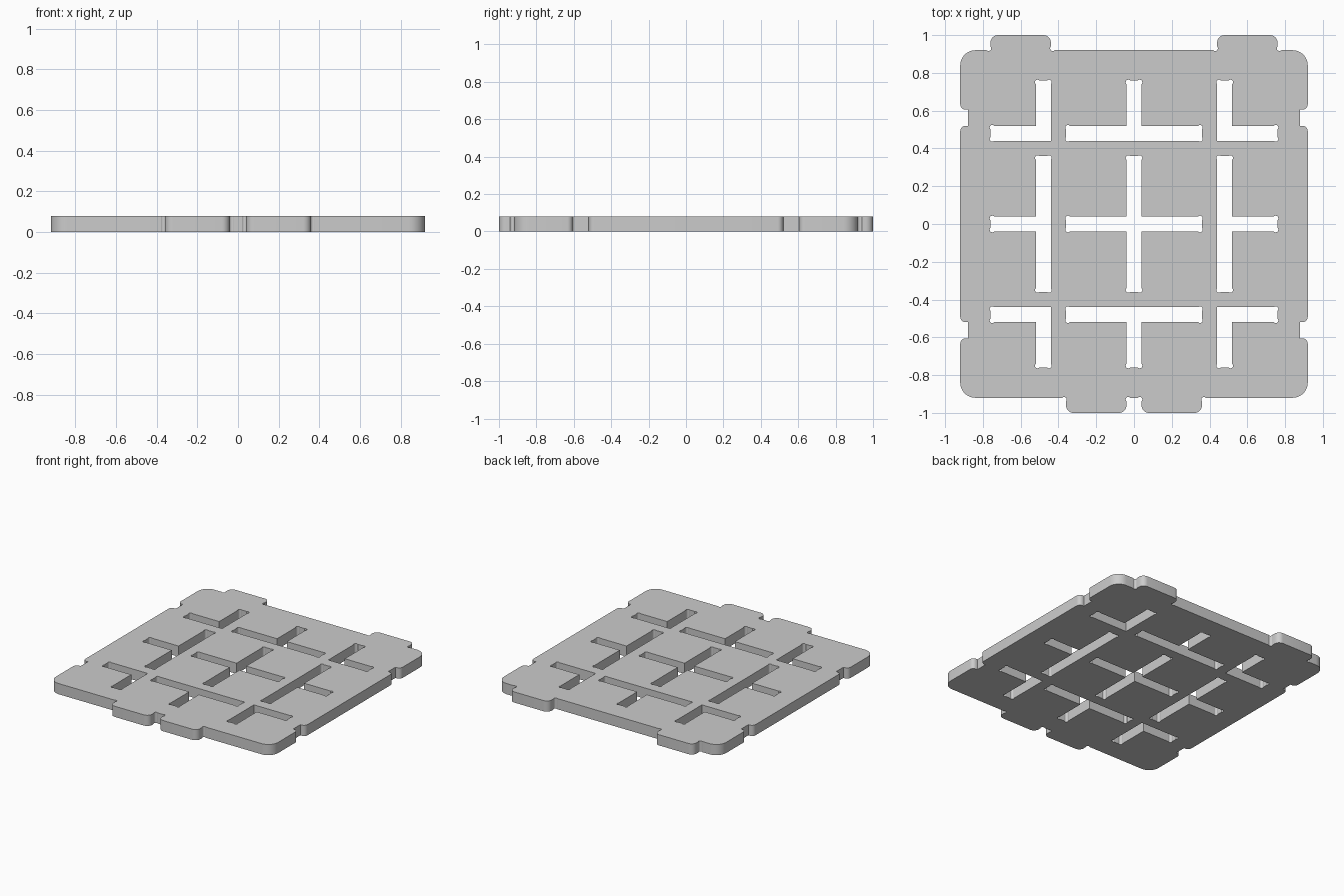
import bpy
from math import sin, cos, pi, sqrt
from mathutils import Vector

if "Cube" in bpy.data.objects:
    bpy.data.objects.remove(bpy.data.objects["Cube"])

THICK = 0.08
D = -0.014  # negative radius = relief cut bulging past the corner


def rounded(corners):
    """Turn (x, y, r) corners into points: r>0 fillet, r<0 relief, 0 sharp."""
    pts = []
    for i, (x, y, r) in enumerate(corners):
        p = Vector((x, y))
        a = (Vector(corners[i - 1][:2]) - p).normalized()
        b = (Vector(corners[(i + 1) % len(corners)][:2]) - p).normalized()
        if r > 0:
            c = p + (a + b) * r
            pts += [c - (b * cos(t) + a * sin(t)) * r
                    for t in (k * pi / 16 for k in range(9))]
        elif r < 0:
            c = p + (a + b) * -r / sqrt(2)
            u, v = (a - b) / sqrt(2), -(a + b) / sqrt(2)
            pts += [c + (u * cos(t) + v * sin(t)) * -r
                    for t in (k * pi / 10 for k in range(11))]
        else:
            pts.append(p)
    return pts


def flip(corners, sx, sy):
    return [(x * sx, y * sy, r) for x, y, r in corners]


# Outer edge, right half from bottom to top, then mirrored
half = [(0.04, -0.92, D), (0.04, -1, 0.04), (0.36, -1, 0.04), (0.36, -0.92, D),
        (0.92, -0.92, 0.08),
        (0.92, -0.605, 0.03), (0.88, -0.605, 0), (0.88, -0.52, 0), (0.92, -0.52, 0.03),
        (0.92, 0.52, 0.03), (0.88, 0.52, 0), (0.88, 0.605, 0), (0.92, 0.605, 0.03),
        (0.92, 0.92, 0.08),
        (0.76, 0.92, D), (0.76, 1, 0.04), (0.44, 1, 0.04), (0.44, 0.92, D)]
loops = [half + flip(half, -1, 1)[::-1]]

# Corner slots (L), middle slots (T), side slots and the central cross
ell = [(0.44, 0.44, 0), (0.76, 0.44, D), (0.76, 0.52, D), (0.52, 0.52, 0),
       (0.52, 0.76, D), (0.44, 0.76, D)]
tee = [(-0.36, 0.44, D), (0.36, 0.44, D), (0.36, 0.52, D), (0.04, 0.52, 0),
       (0.04, 0.76, D), (-0.04, 0.76, D), (-0.04, 0.52, 0), (-0.36, 0.52, D)]
side = [(0.44, -0.36, D), (0.52, -0.36, D), (0.52, -0.04, 0), (0.76, -0.04, D),
        (0.76, 0.04, D), (0.52, 0.04, 0), (0.52, 0.36, D), (0.44, 0.36, D)]
arm = [(0.04, 0.04, 0), (0.04, 0.36, D), (-0.04, 0.36, D)]
cross = []
for k in range(4):
    cross += arm
    arm = [(-y, x, r) for x, y, r in arm]

loops += [flip(ell, sx, sy) for sx in (1, -1) for sy in (1, -1)]
loops += [flip(tee, 1, s) for s in (1, -1)]
loops += [flip(side, s, 1) for s in (1, -1)]
loops.append(cross)

# Slotted plate: filled flat curve, extruded
curve = bpy.data.curves.new("slotted_plate", 'CURVE')
curve.dimensions = '2D'
curve.fill_mode = 'BOTH'
curve.extrude = THICK / 2
for loop in loops:
    pts = rounded(loop)
    s = curve.splines.new('POLY')
    s.points.add(len(pts) - 1)
    for sp, p in zip(s.points, pts):
        sp.co = (p.x, p.y, 0, 1)
    s.use_cyclic_u = True
plate = bpy.data.objects.new("slotted_plate", curve)
plate.location.z = THICK / 2
bpy.context.collection.objects.link(plate)
bpy.context.view_layer.objects.active = plate
plate.select_set(True)
bpy.ops.object.convert(target='MESH')

# Weld caps to walls, tidy normals, smooth the rounded walls
bpy.ops.object.mode_set(mode='EDIT')
bpy.ops.mesh.select_all(action='SELECT')
bpy.ops.mesh.remove_doubles(threshold=0.0001)
bpy.ops.mesh.normals_make_consistent(inside=False)
bpy.ops.object.mode_set(mode='OBJECT')
bpy.ops.object.shade_smooth_by_angle(angle=pi / 6)
